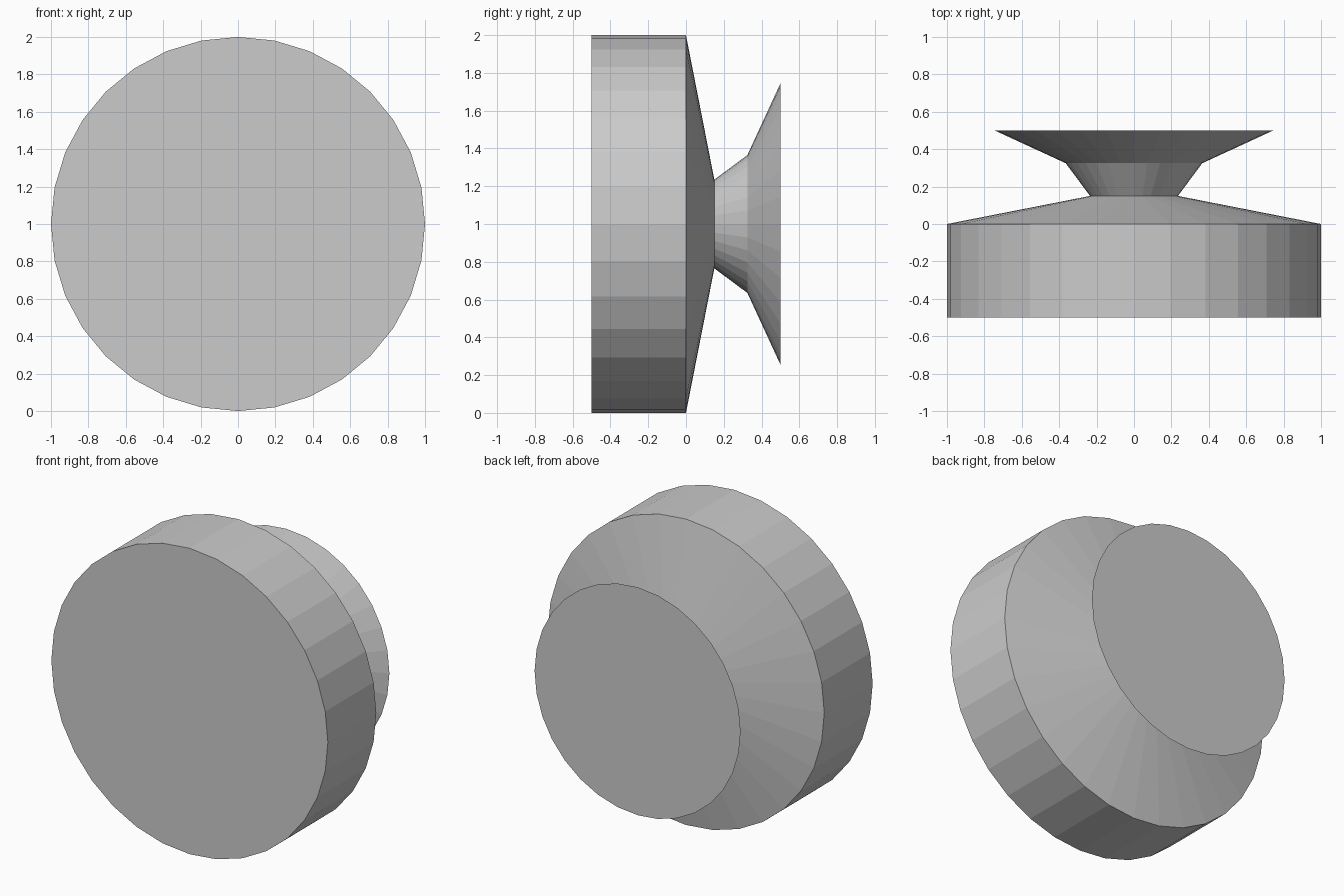
import bpy
import bmesh
from math import sin, cos, tau

cube = bpy.data.objects.get("Cube")
if cube:
    bpy.data.objects.remove(cube, do_unlink=True)

SIDES = 32
CENTRE_Z = 1.0

grey = bpy.data.materials.new("light_grey")
grey.use_nodes = True
colour = (0.6, 0.6, 0.6, 1)
grey.diffuse_color = colour
grey.node_tree.nodes["Principled BSDF"].inputs["Base Color"].default_value = colour


def turned_part(name, profile):
    """Closed solid turned about the y axis from (y, radius) points."""
    bm = bmesh.new()
    rings = []
    for y, r in profile:
        angles = [tau * i / SIDES for i in range(SIDES)]
        rings.append([bm.verts.new((r * sin(a), y, r * cos(a))) for a in angles])
    for a, b in zip(rings, rings[1:]):
        for i in range(SIDES):
            j = (i + 1) % SIDES
            bm.faces.new((a[i], a[j], b[j], b[i]))
    bm.faces.new(rings[0])
    bm.faces.new(rings[-1])
    bmesh.ops.recalc_face_normals(bm, faces=bm.faces)
    mesh = bpy.data.meshes.new(name)
    bm.to_mesh(mesh)
    bm.free()
    mesh.materials.append(grey)
    obj = bpy.data.objects.new(name, mesh)
    obj.location.z = CENTRE_Z
    bpy.context.collection.objects.link(obj)
    return obj


# Front disc, tapered back, waisted neck and flared rear plate in one turning
turned_part("turned_knob", [
    (-0.5, 1.0),
    (0.0, 1.0),
    (0.15, 0.235),
    (0.325, 0.365),
    (0.5, 0.745),
])
